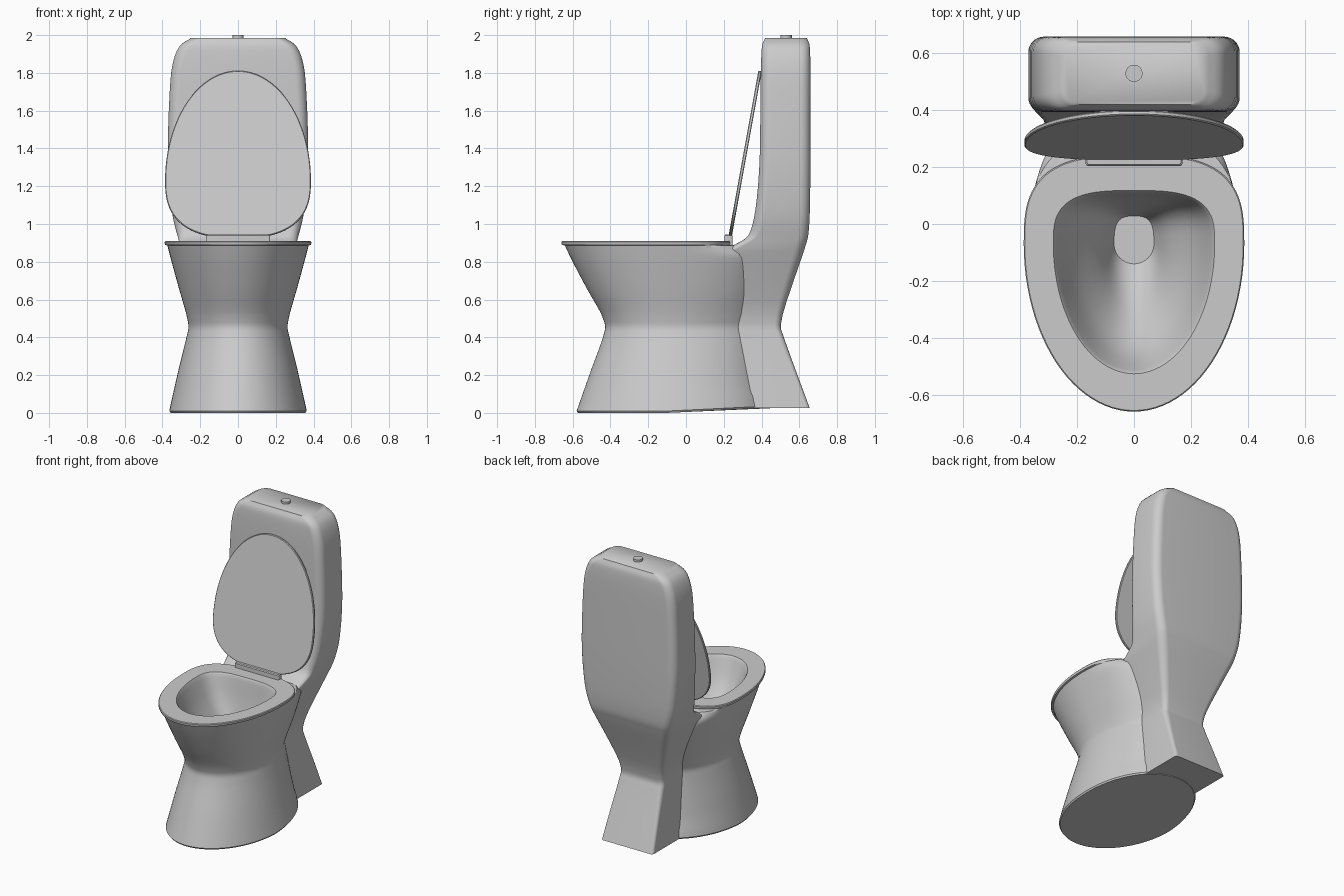
import bpy, bmesh, math
from mathutils import Vector

if "Cube" in bpy.data.objects:
    bpy.data.objects.remove(bpy.data.objects["Cube"])


def spow(v, p):
    return math.copysign(abs(v) ** p, v)


def egg(z, hw, front, back, n=2.0, yc=-0.07, count=96):
    """Egg outline: elliptical front, superelliptical back (exponent n)."""
    pts = []
    for i in range(count):
        a = 2 * math.pi * i / count
        c, s = math.cos(a), math.sin(a)
        e = 2 / n if s > 0 else 1.0
        ry = back - yc if s > 0 else yc - front
        pts.append(Vector((hw * spow(c, e), yc + ry * spow(s, e), z)))
    return pts


def rounded_rect(z, hw, y0, y1, r=0.05, seg=8):
    """Rounded rectangle outline."""
    pts = []
    for k, (sx, sy) in enumerate([(1, 1), (-1, 1), (-1, -1), (1, -1)]):
        cx, cy = sx * (hw - r), (y1 - r if sy > 0 else y0 + r)
        for i in range(seg + 1):
            a = math.pi / 2 * (k + i / seg)
            pts.append(Vector((cx + r * math.cos(a), cy + r * math.sin(a), z)))
    return pts


def smooth(keys, steps=4):
    """Fill in between key rows with a curve that never overshoots."""
    def slopes(v):
        d = [b - a for a, b in zip(v, v[1:])]
        inner = [2 * p * q / (p + q) if p * q > 0 else 0 for p, q in zip(d, d[1:])]
        return [d[0]] + inner + [d[-1]]

    cols = []
    for v in zip(*keys):
        m, col = slopes(v), []
        for i in range(len(v) - 1):
            for t in (j / steps for j in range(steps)):
                h = t * t * (3 - 2 * t)
                col.append(v[i] * (1 - h) + v[i + 1] * h
                           + m[i] * t * (1 - t) ** 2 - m[i + 1] * t * t * (1 - t))
        cols.append(col + [v[-1]])
    return list(zip(*cols))


def finish(name, bm, angle=38):
    bmesh.ops.recalc_face_normals(bm, faces=bm.faces)
    mesh = bpy.data.meshes.new(name)
    bm.to_mesh(mesh)
    bm.free()
    ob = bpy.data.objects.new(name, mesh)
    bpy.context.collection.objects.link(ob)
    bpy.ops.object.select_all(action='DESELECT')
    bpy.context.view_layer.objects.active = ob
    ob.select_set(True)
    bpy.ops.object.shade_smooth_by_angle(angle=math.radians(angle))
    return ob


def loft(name, rings, angle=38):
    """Skin a stack of outlines and cap both ends."""
    bm = bmesh.new()
    vs = [[bm.verts.new(p) for p in ring] for ring in rings]
    n = len(vs[0])
    for a, b in zip(vs, vs[1:]):
        for i in range(n):
            bm.faces.new((a[i], a[(i + 1) % n], b[(i + 1) % n], b[i]))
    bm.faces.new(vs[0])
    bm.faces.new(vs[-1])
    return finish(name, bm, angle)


# Bowl skin, foot to rim: z, half width, front, back, back squareness
skin = smooth([
    (0.01, 0.364, -0.579, 0.45, 2.0),
    (0.22, 0.317, -0.505, 0.41, 2.0),
    (0.40, 0.273, -0.440, 0.385, 2.0),
    (0.455, 0.262, -0.428, 0.38, 2.0),
    (0.51, 0.271, -0.443, 0.385, 2.1),
    (0.66, 0.313, -0.526, 0.41, 2.4),
    (0.82, 0.357, -0.610, 0.42, 2.6),
    (0.886, 0.374, -0.641, 0.33, 2.6),
])
foot = [egg(0, 0.357, -0.572, 0.443)] + [egg(*row) for row in skin]
for ring in foot[:3]:
    for p in ring:  # the underside rises slightly toward the back
        p.z += 0.022 * min(1, max(0, (p.y + 0.1) / 0.45))

# Rim lip, then the inside of the bowl
rim = [egg(z, 0.388 - d, d - 0.66, 0.243 - d, 3.0)
       for z, d in [(0.889, 0.003), (0.896, 0), (0.905, 0), (0.91, 0.004)]]
inside = smooth([
    (0.91, 0.284, -0.527, 0.118),
    (0.90, 0.278, -0.520, 0.113),
    (0.75, 0.218, -0.455, 0.090),
    (0.57, 0.115, -0.300, 0.050),
    (0.44, 0.070, -0.140, 0.028),
])
loft("bowl", foot + rim + [egg(*row, 3.1) for row in inside])

# Rear column flaring up into the water tank: z, half width, front, back
column = smooth([
    (0.025, 0.200, 0.20, 0.655),
    (0.40, 0.170, 0.20, 0.518),
    (0.455, 0.167, 0.20, 0.502),
    (0.52, 0.175, 0.20, 0.512),
    (0.85, 0.292, 0.20, 0.622),
    (0.886, 0.305, 0.25, 0.633),
    (0.94, 0.321, 0.33, 0.647),
    (1.08, 0.352, 0.368, 0.656),
    (1.38, 0.372, 0.391, 0.659),
    (1.80, 0.354, 0.396, 0.659),
    (1.94, 0.310, 0.402, 0.655),
    (1.985, 0.248, 0.420, 0.640),
])
loft("tank", [rounded_rect(*row, min(0.055, 0.02 + max(0, row[0] - 0.2) * 0.055))
              for row in column], 50)

# Raised lid leaning against the tank
base, top = Vector((0, 0.232, 0.925)), Vector((0, 0.392, 1.81))
up = (top - base).normalized()
out = Vector((1, 0, 0)).cross(up)
length = (top - base).length
loft("lid", [[base + Vector((p.x, 0, 0)) - up * p.y + out * depth
              for p in egg(0, 0.386 - d, d - length, -d, 2.6, -0.31)]
             for d, depth in [(0.004, -0.009), (0, -0.005), (0, 0.005), (0.004, 0.009)]])

# Hinge bar
loft("hinge", [rounded_rect(z, 0.17 - d, 0.204 + d, 0.246 - d, 0.008, 4)
               for z, d in [(0.88, 0), (0.939, 0), (0.945, 0.005)]])

# Flush button
bm = bmesh.new()
bmesh.ops.create_cone(bm, cap_ends=True, segments=32, radius1=0.03, radius2=0.03, depth=0.03)
bmesh.ops.translate(bm, verts=bm.verts, vec=(0, 0.53, 1.985))
finish("flush_button", bm)
